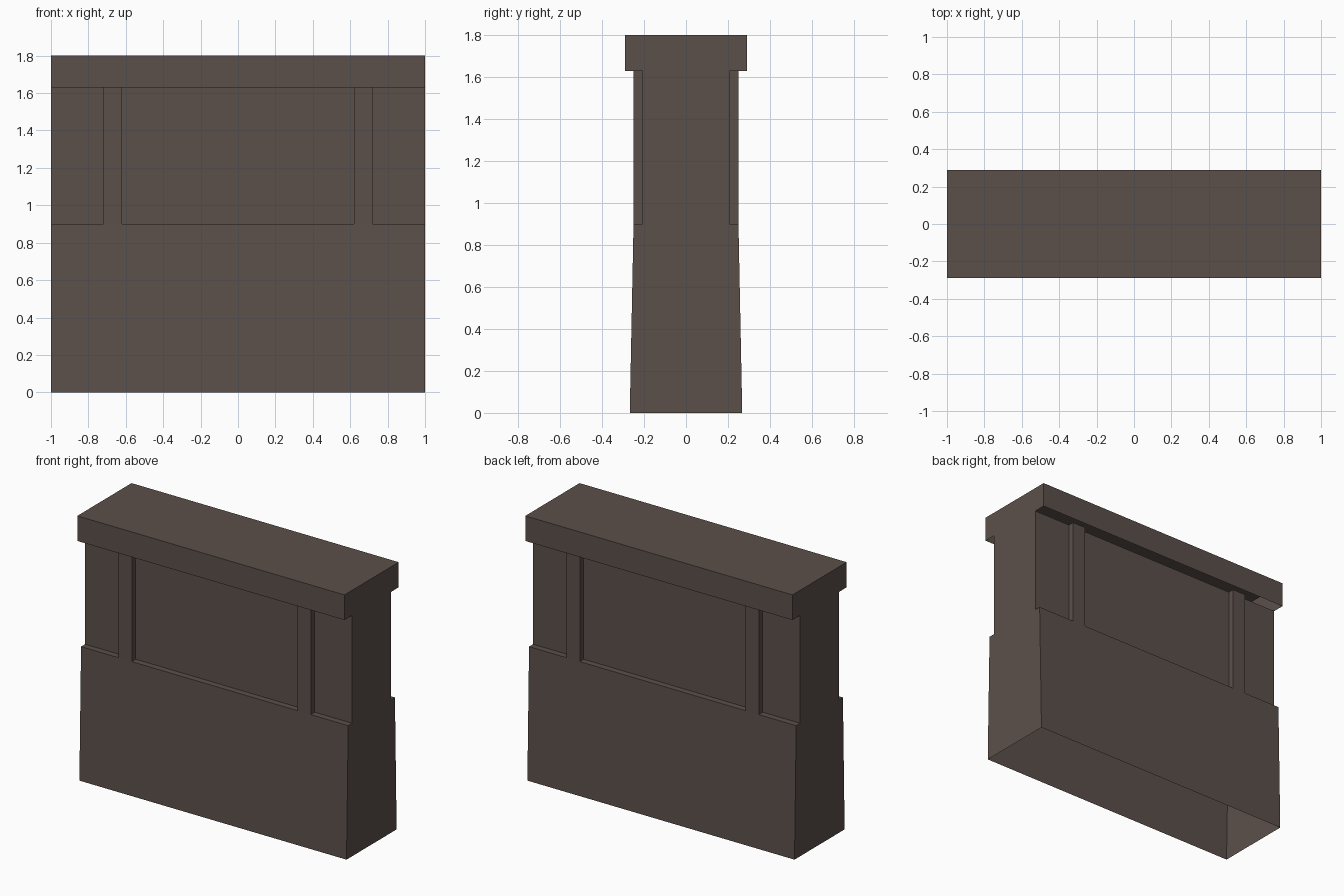
import bpy
import bmesh

if "Cube" in bpy.data.objects:
    bpy.data.objects.remove(bpy.data.objects["Cube"])

stone = bpy.data.materials.new("dark brown stone")
stone.diffuse_color = (0.105, 0.08, 0.07, 1)
stone.use_nodes = True
stone.node_tree.nodes["Principled BSDF"].inputs["Base Color"].default_value = stone.diffuse_color

# Half profiles as (y, z): pilaster strips are flush, panels are set back
BASE, FLUSH, INSET, CAP = 0.268, 0.25, 0.208, 0.29
LEDGE, CAP_Z, TOP = 0.90, 1.63, 1.80
flush_line = [(BASE, 0), (FLUSH, LEDGE), (FLUSH, CAP_Z)]
inset_line = [(BASE, 0), (FLUSH, LEDGE), (INSET, LEDGE), (INSET, CAP_Z)]
cap_line = [(CAP, CAP_Z), (CAP, TOP)]
columns = [-1, -0.72, -0.62, 0.62, 0.72, 1]

bm = bmesh.new()


def face(points):
    bm.faces.new([bm.verts.new(p) for p in points])


def strip(line, x0, x1, side):
    """Sweep a profile line along x on one side of the wall."""
    for (ya, za), (yb, zb) in zip(line, line[1:]):
        face([(x0, side * ya, za), (x1, side * ya, za),
              (x1, side * yb, zb), (x0, side * yb, zb)])


for side in (-1, 1):
    # Base, recessed panels and pilasters
    for i, (x0, x1) in enumerate(zip(columns, columns[1:])):
        strip(flush_line if i % 2 else inset_line, x0, x1, side)
    # Pilaster cheeks
    for x in columns[1:-1]:
        face([(x, side * INSET, LEDGE), (x, side * FLUSH, LEDGE),
              (x, side * FLUSH, CAP_Z), (x, side * INSET, CAP_Z)])
    # Coping sides (the coping is open underneath)
    strip(cap_line, -1, 1, side)

# Coping top
face([(-1, -CAP, TOP), (1, -CAP, TOP), (1, CAP, TOP), (-1, CAP, TOP)])

# End walls with the full outline; the bottom stays open
outline = inset_line + cap_line
for x in (-1, 1):
    face([(x, y, z) for y, z in outline] +
         [(x, -y, z) for y, z in reversed(outline)])

bmesh.ops.remove_doubles(bm, verts=bm.verts, dist=1e-5)
bmesh.ops.recalc_face_normals(bm, faces=bm.faces)

mesh = bpy.data.meshes.new("wall_segment")
bm.to_mesh(mesh)
bm.free()
mesh.materials.append(stone)
wall = bpy.data.objects.new("wall_segment", mesh)
bpy.context.collection.objects.link(wall)
